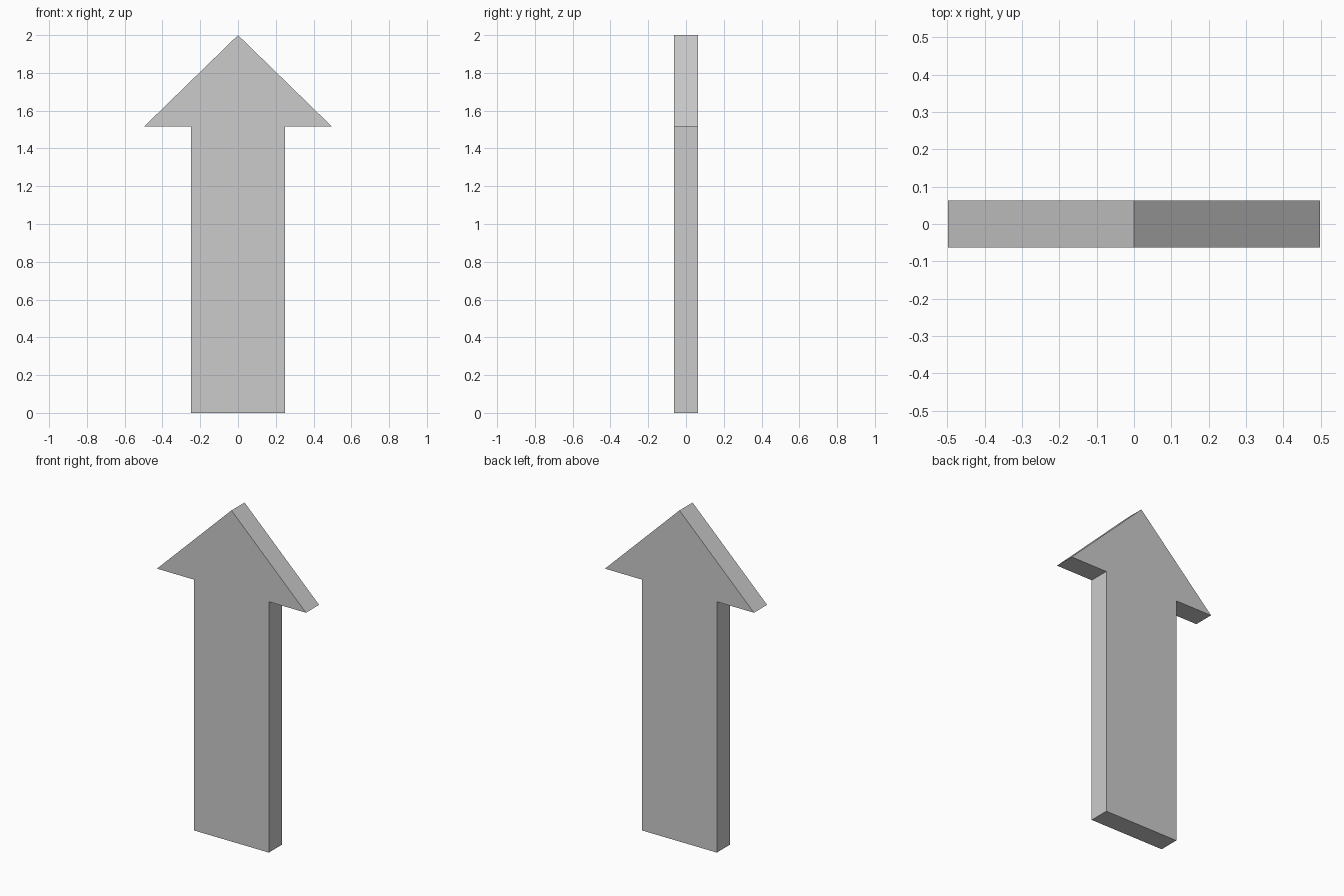
import bpy, bmesh

if "Cube" in bpy.data.objects:
    bpy.data.objects.remove(bpy.data.objects["Cube"])

HALF_DEPTH = 0.0625

# Right half of the arrow outline (x, z), mirrored to close the profile
right = [(0.25, 0.0), (0.25, 1.515), (0.498, 1.515)]
outline = right + [(0.0, 2.0)] + [(-x, z) for x, z in reversed(right)]

# Arrow plate: flat outline extruded through its thickness
bm = bmesh.new()
face = bm.faces.new([bm.verts.new((x, -HALF_DEPTH, z)) for x, z in outline])
back = bmesh.ops.extrude_face_region(bm, geom=[face], use_keep_orig=True)
verts = [g for g in back["geom"] if isinstance(g, bmesh.types.BMVert)]
bmesh.ops.translate(bm, verts=verts, vec=(0, 2 * HALF_DEPTH, 0))
bmesh.ops.recalc_face_normals(bm, faces=bm.faces)

mesh = bpy.data.meshes.new("arrow")
bm.to_mesh(mesh)
bm.free()
bpy.context.collection.objects.link(bpy.data.objects.new("arrow", mesh))
